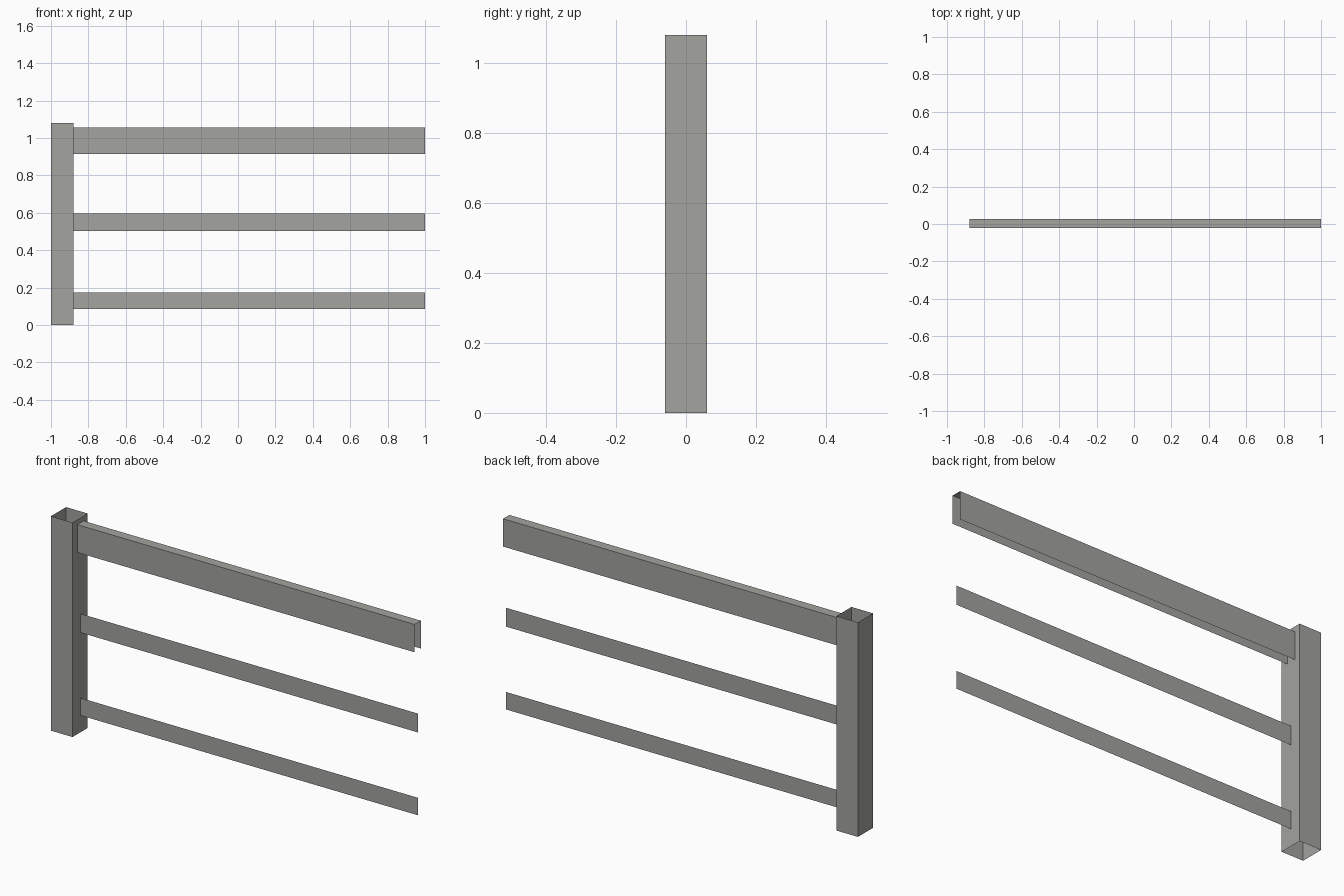
import bpy
import bmesh

if "Cube" in bpy.data.objects:
    bpy.data.objects.remove(bpy.data.objects["Cube"])

# One grey for the whole fence
grey = bpy.data.materials.new("weathered_grey")
grey.use_nodes = True
colour = (0.366, 0.366, 0.352, 1)
grey.diffuse_color = colour
grey.node_tree.nodes["Principled BSDF"].inputs["Base Color"].default_value = colour


def extrude_profile(name, points, direction, closed=False):
    """Sweep a thin open or closed outline into a sheet of flat faces."""
    bm = bmesh.new()
    verts = [bm.verts.new(p) for p in points]
    edges = [bm.edges.new(pair) for pair in zip(verts, verts[1:])]
    if closed:
        edges.append(bm.edges.new((verts[-1], verts[0])))
    swept = bmesh.ops.extrude_edge_only(bm, edges=edges)["geom"]
    bmesh.ops.translate(bm, vec=direction,
                        verts=[g for g in swept if isinstance(g, bmesh.types.BMVert)])
    bmesh.ops.recalc_face_normals(bm, faces=bm.faces)
    # Open sheets face outwards: upwards on the channel, frontwards on flat boards
    if not closed:
        bm.normal_update()
        if sum(f.normal.z for f in bm.faces) < -0.5:
            bmesh.ops.reverse_faces(bm, faces=bm.faces)
    mesh = bpy.data.meshes.new(name)
    bm.to_mesh(mesh)
    bm.free()
    mesh.materials.append(grey)
    obj = bpy.data.objects.new(name, mesh)
    bpy.context.collection.objects.link(obj)
    return obj


LEFT, INNER, RIGHT = -1.0, -0.88, 1.0
HALF = 0.06
rail_run = (RIGHT - INNER, 0, 0)

# Hollow square post, open at both ends
extrude_profile("post", [(LEFT, -HALF, 0), (INNER, -HALF, 0),
                         (INNER, HALF, 0), (LEFT, HALF, 0)], (0, 0, 1.08), closed=True)

# Top rail: channel open underneath and at its ends
front, back, low, high = -0.022, 0.028, 0.915, 1.055
extrude_profile("top_rail", [(INNER, front, low), (INNER, front, high),
                             (INNER, back, high), (INNER, back, low)], rail_run)

# Thin flat boards below
for name, low, high in (("middle_rail", 0.502, 0.597), ("bottom_rail", 0.085, 0.173)):
    extrude_profile(name, [(INNER, 0.003, low), (INNER, 0.003, high)], rail_run)
